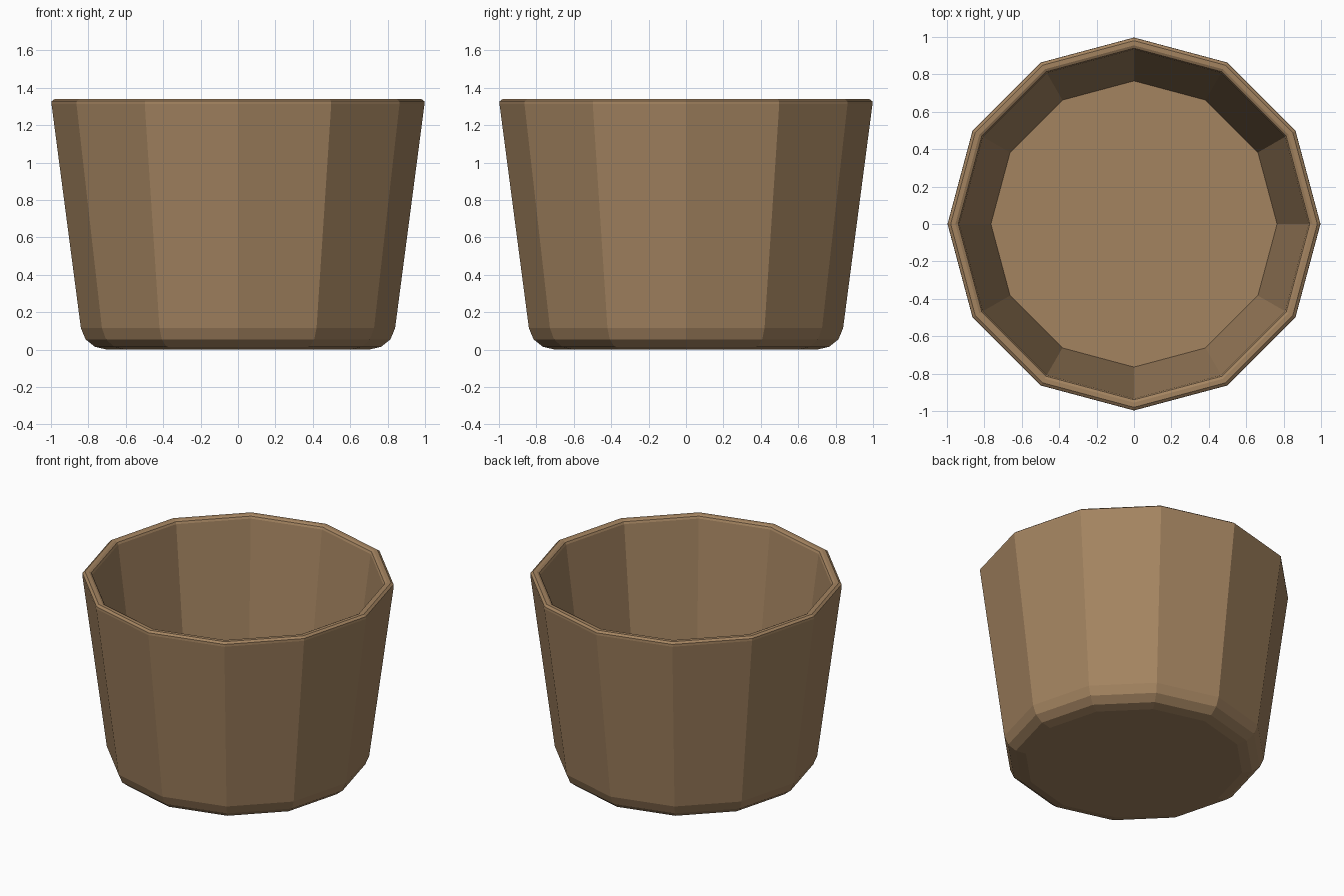
import bpy, bmesh
from math import cos, sin, tau

SIDES = 12

cube = bpy.data.objects.get("Cube")
if cube:
    bpy.data.objects.remove(cube, do_unlink=True)

# Warm brown clay
clay = bpy.data.materials.new("warm_brown")
clay.use_nodes = True
colour = (0.37, 0.23, 0.118, 1)
clay.diffuse_color = colour
clay.node_tree.nodes["Principled BSDF"].inputs["Base Color"].default_value = colour

# Radius and height from the underside, up the outside, over the rim, down inside
profile = [(0.70, 0), (0.765, 0.015), (0.815, 0.055), (0.84, 0.115),
           (0.997, 1.312), (0.996, 1.328), (0.98, 1.34),
           (0.955, 1.34), (0.94, 1.332), (0.933, 1.318), (0.765, 0.06)]

bm = bmesh.new()
rings = [[bm.verts.new((r * cos(tau * i / SIDES), r * sin(tau * i / SIDES), z))
          for i in range(SIDES)] for r, z in profile]

# Walls between neighbouring rings
for low, high in zip(rings, rings[1:]):
    for i in range(SIDES):
        j = (i + 1) % SIDES
        bm.faces.new((low[i], low[j], high[j], high[i]))

# Underside and inner floor
bm.faces.new(rings[0][::-1])
bm.faces.new(rings[-1])
bmesh.ops.recalc_face_normals(bm, faces=bm.faces)

mesh = bpy.data.meshes.new("pot")
bm.to_mesh(mesh)
bm.free()
mesh.materials.append(clay)
pot = bpy.data.objects.new("pot", mesh)
bpy.context.collection.objects.link(pot)
